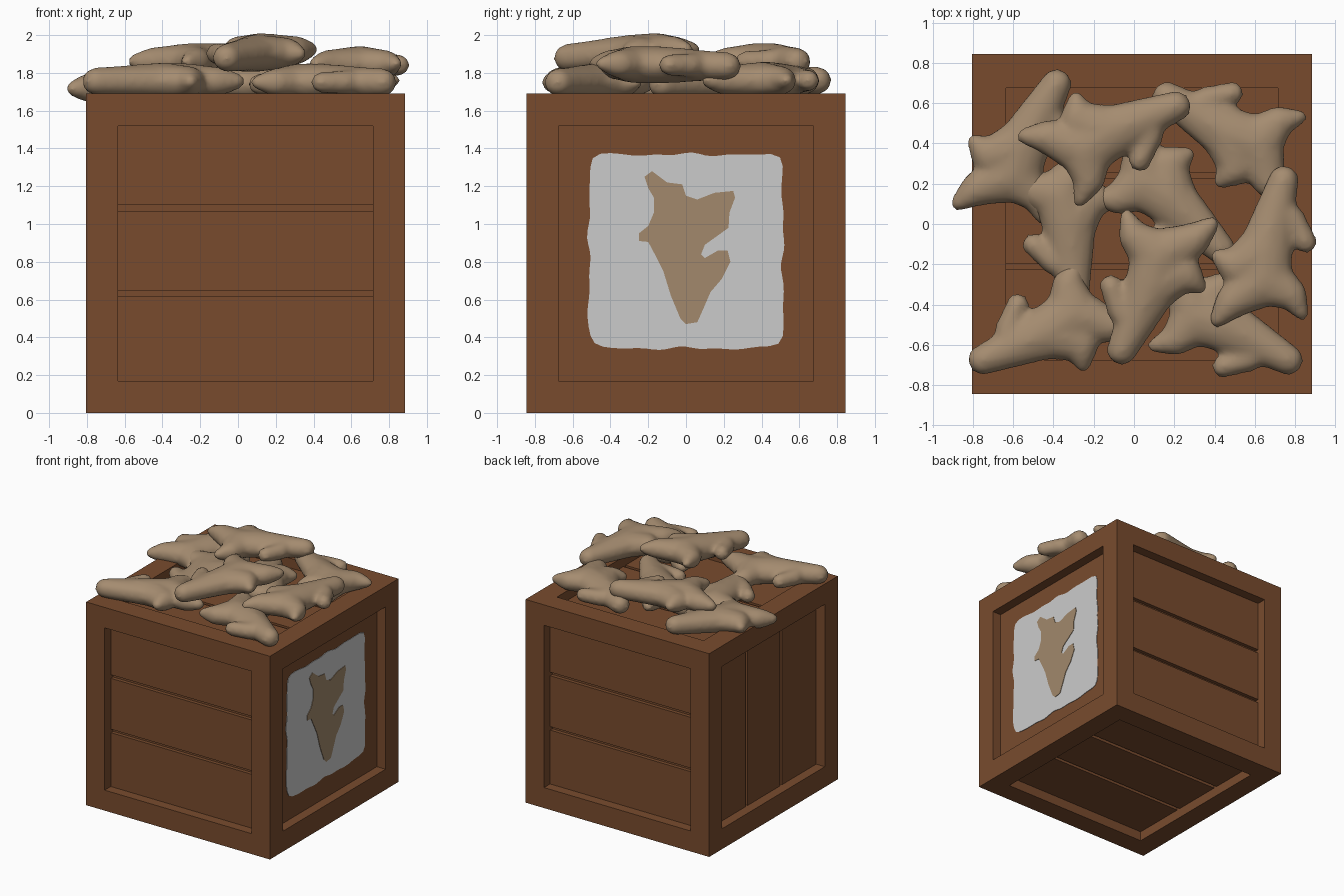
import bpy, bmesh, math
from mathutils import Vector, Matrix

if "Cube" in bpy.data.objects:
    bpy.data.objects.remove(bpy.data.objects["Cube"])


def material(name, rgb):
    m = bpy.data.materials.new(name)
    m.diffuse_color = (*rgb, 1)
    m.use_nodes = True
    m.node_tree.nodes["Principled BSDF"].inputs["Base Color"].default_value = m.diffuse_color
    return m


WOOD = material("brown_wood", (0.19, 0.071, 0.027))
ROOT = material("tan_root", (0.376, 0.262, 0.162))
PAPER = material("pale_grey_paint", (0.6, 0.6, 0.6))
MARK = material("tan_paint", (0.36, 0.25, 0.15))


def make(name, bm, mat):
    bmesh.ops.recalc_face_normals(bm, faces=bm.faces)
    me = bpy.data.meshes.new(name)
    bm.to_mesh(me)
    bm.free()
    me.materials.append(mat)
    ob = bpy.data.objects.new(name, me)
    bpy.context.collection.objects.link(ob)
    return ob


# Crate frame: a cube with a recessed panel on every side
C, H, RIM, RECESS, PLANK = Vector((0.04, 0, 0.845)), 0.845, 0.17, 0.08, 0.03
bm = bmesh.new()
bmesh.ops.create_cube(bm, size=2 * H, matrix=Matrix.Translation(C))
for f in list(bm.faces):
    f.normal_update()
    flat = f.normal.x > 0.5
    bmesh.ops.inset_region(bm, faces=[f], thickness=RIM, use_even_offset=True)
    shift = -f.normal * (RECESS if flat else RECESS + PLANK)
    ret = bmesh.ops.extrude_discrete_faces(bm, faces=[f])
    bmesh.ops.translate(bm, verts=ret["faces"][0].verts, vec=shift)
make("crate_frame", bm, WOOD)

# Three planks with grooves between them on five sides
X, Y, Z = Vector((1, 0, 0)), Vector((0, 1, 0)), Vector((0, 0, 1))
for side, n, u, v in (("front", -Y, X, Z), ("back", Y, X, Z), ("left", -X, Z, Y),
                      ("top", Z, X, Y), ("bottom", -Z, X, Y)):
    bm = bmesh.new()
    for lo, hi in ((-0.675, -0.227), (-0.198, 0.225), (0.255, 0.675)):
        pos = C + n * (H - RECESS - PLANK / 2) + v * (lo + hi) / 2
        m = Matrix((u * 1.35, v * (hi - lo), n * PLANK)).transposed().to_4x4()
        bmesh.ops.create_cube(bm, size=1, matrix=Matrix.Translation(pos) @ m)
    make(side + "_planks", bm, WOOD)


# Painted square and root mark on the right side, as thin plates
def plate(name, pts, thick, mat):
    x0 = C.x + H - RECESS
    bm = bmesh.new()
    f = bm.faces.new([bm.verts.new((x0, y, z)) for y, z in pts])
    ret = bmesh.ops.extrude_face_region(bm, geom=[f])
    bmesh.ops.translate(bm, vec=(thick, 0, 0),
                        verts=[g for g in ret["geom"] if isinstance(g, bmesh.types.BMVert)])
    return make(name, bm, mat)


square = []
for i in range(96):
    a = 2 * math.pi * i / 96
    c, s = math.cos(a), math.sin(a)
    r = 0.513 / (abs(c) ** 16 + abs(s) ** 16) ** (1 / 16)
    r += 0.006 * math.sin(9 * a) + 0.005 * math.sin(17 * a + 1)
    square.append((r * c, 0.855 + r * s))
plate("painted_square", square, 0.004, PAPER)

mark = [(0.0, 0.47), (0.06, 0.48), (0.1, 0.57), (0.13, 0.64), (0.19, 0.71), (0.235, 0.8),
        (0.22, 0.86), (0.17, 0.86), (0.1, 0.82), (0.08, 0.84), (0.1, 0.89), (0.17, 0.94),
        (0.225, 0.98), (0.23, 1.06), (0.26, 1.14), (0.25, 1.175), (0.15, 1.165), (0.06, 1.13),
        (0.0, 1.15), (-0.02, 1.21), (-0.1, 1.22), (-0.18, 1.28), (-0.22, 1.25), (-0.2, 1.19),
        (-0.17, 1.14), (-0.17, 1.06), (-0.2, 0.99), (-0.25, 0.95), (-0.25, 0.91),
        (-0.2, 0.905), (-0.16, 0.83), (-0.12, 0.75), (-0.08, 0.62), (-0.03, 0.5)]
plate("painted_root_mark", mark, 0.008, MARK)

# One root: tapered flattened limbs (x, y, radius) fused by remeshing
belly, chest = (0.09, -0.3, 0.14), (0.12, -0.16, 0.14)
limbs = [
    [(-0.06, -0.625, 0.078), (0.0, -0.5, 0.1), belly, chest],
    [(-0.115, -0.305, 0.058), (-0.07, -0.43, 0.066), (0.0, -0.5, 0.08)],
    [chest, (0.0, -0.06, 0.08), (-0.035, 0.04, 0.038)],
    [chest, (0.29, -0.08, 0.09), (0.385, 0.0, 0.042)],
    [belly, (0.24, -0.24, 0.1), (0.325, -0.31, 0.04)],
]
bm = bmesh.new()
for limb in limbs:
    for a, b in zip(limb, limb[1:]):
        for i in range(9):
            x, y, r = Vector(a).lerp(Vector(b), i / 8)
            flat = min(r, 0.045 + 0.4 * r)
            # origin sits at the tip of the tail
            m = Matrix.Translation((x + 0.06, y + 0.70, 0)) @ Matrix.Diagonal((r, r, flat, 1))
            bmesh.ops.create_icosphere(bm, subdivisions=2, radius=1, matrix=m)
src = make("root_source", bm, ROOT)
rm = src.modifiers.new("fuse", "REMESH")
rm.mode, rm.voxel_size, rm.use_smooth_shade = "VOXEL", 0.018, True
sm = src.modifiers.new("soften", "SMOOTH")
sm.factor, sm.iterations = 0.5, 8
bpy.context.view_layer.update()
dg = bpy.context.evaluated_depsgraph_get()
root = bpy.data.meshes.new_from_object(src.evaluated_get(dg))
root.name = "root"
root.materials.clear()
root.materials.append(ROOT)
for p in root.polygons:
    p.use_smooth = True
bpy.data.objects.remove(src)

# The heap: tail position, heading and upward tilt in degrees
heap = [
    (-0.06, -0.70, 1.875, 0, 4),
    (-0.80, -0.73, 1.755, -42, 0),
    (0.84, -0.68, 1.75, 86, 0),
    (0.73, 0.29, 1.835, -170, 1),
    (0.09, 0.64, 1.76, -96.5, 0),
    (0.26, 0.64, 1.86, 136.6, 0),
    (-0.38, 0.77, 1.765, 176, -4),
    (0.50, -0.15, 1.74, 70, 0),
    (-0.26, -0.42, 1.72, 29, 1),
]
for i, (x, y, z, turn, tilt) in enumerate(heap):
    ob = bpy.data.objects.new("root_%d" % (i + 1), root)
    ob.matrix_world = (Matrix.Translation((x, y, z)) @ Matrix.Rotation(math.radians(turn), 4, "Z")
                       @ Matrix.Rotation(math.radians(tilt), 4, "X"))
    bpy.context.collection.objects.link(ob)
